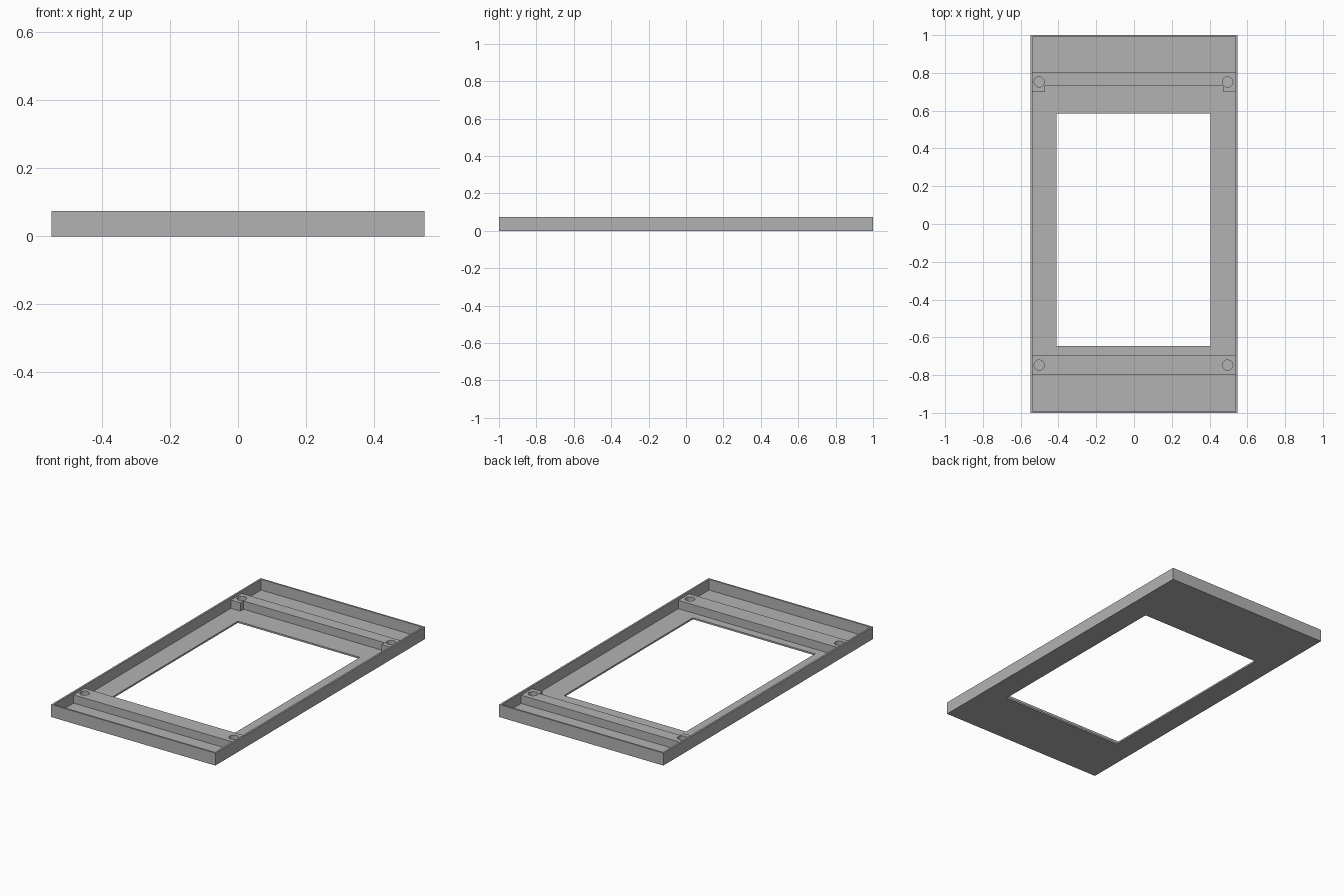
import bpy, bmesh, math

if "Cube" in bpy.data.objects:
    bpy.data.objects.remove(bpy.data.objects["Cube"])

# Overall sizes
HX, HY, H = 0.549, 1.0, 0.075      # half width, half length, height
WALL, FLOOR, BAR = 0.011, 0.01, 0.06
IX, IY = HX - WALL, HY - WALL

grey = bpy.data.materials.new("light grey")
grey.diffuse_color = (0.45, 0.45, 0.45, 1)
grey.use_nodes = True
grey.node_tree.nodes["Principled BSDF"].inputs["Base Color"].default_value = grey.diffuse_color


def prism(name, outline, z0, z1):
    """Extrude a flat outline from z0 to z1."""
    bm = bmesh.new()
    base = bm.faces.new([bm.verts.new((x, y, z0)) for x, y in outline])
    top = bmesh.ops.extrude_face_region(bm, geom=[base])["geom"]
    bmesh.ops.translate(bm, vec=(0, 0, z1 - z0),
                        verts=[v for v in top if isinstance(v, bmesh.types.BMVert)])
    bmesh.ops.recalc_face_normals(bm, faces=bm.faces)
    mesh = bpy.data.meshes.new(name)
    bm.to_mesh(mesh)
    bm.free()
    ob = bpy.data.objects.new(name, mesh)
    bpy.context.collection.objects.link(ob)
    return ob


def rect(x0, x1, y0, y1):
    return [(x0, y0), (x1, y0), (x1, y1), (x0, y1)]


def circle(cx, cy, r, n=32):
    return [(cx + r * math.cos(math.tau * i / n),
             cy + r * math.sin(math.tau * i / n)) for i in range(n)]


# Solid block that becomes the tray
frame = prism("tray_frame", rect(-HX, HX, -HY, HY), 0, H)
frame.data.materials.append(grey)

# Middle pocket, notched around the two rear screw blocks
middle = [(-IX, -0.695), (IX, -0.695), (IX, 0.70), (0.47, 0.70),
          (0.47, 0.73), (-0.475, 0.73), (-0.475, 0.70), (-IX, 0.70)]

cutters = [
    prism("upper_cavity", rect(-IX, IX, -IY, IY), BAR, H + 0.1),
    prism("front_pocket", rect(-IX, IX, -IY, -0.80), FLOOR, H + 0.1),
    prism("rear_pocket", rect(-IX, IX, 0.805, IY), FLOOR, H + 0.1),
    prism("middle_pocket", middle, FLOOR, H + 0.1),
    prism("window", rect(-0.411, 0.405, -0.645, 0.585), -0.1, H + 0.1),
]
# Screw holes in the two cross bars
for x in (-0.502, 0.496):
    for y in (-0.747, 0.752):
        cutters.append(prism("screw_hole", circle(x, y, 0.027), FLOOR, H + 0.1))

for cutter in cutters:
    cutter.hide_render = True
    mod = frame.modifiers.new(cutter.name, "BOOLEAN")
    mod.operation, mod.solver, mod.object = "DIFFERENCE", "EXACT", cutter

# Bake the cuts and remove the cutters
bpy.context.view_layer.objects.active = frame
frame.select_set(True)
for mod in list(frame.modifiers):
    bpy.ops.object.modifier_apply(modifier=mod.name)
for cutter in cutters:
    bpy.data.objects.remove(cutter)
bpy.ops.object.shade_smooth_by_angle(angle=math.radians(30))
